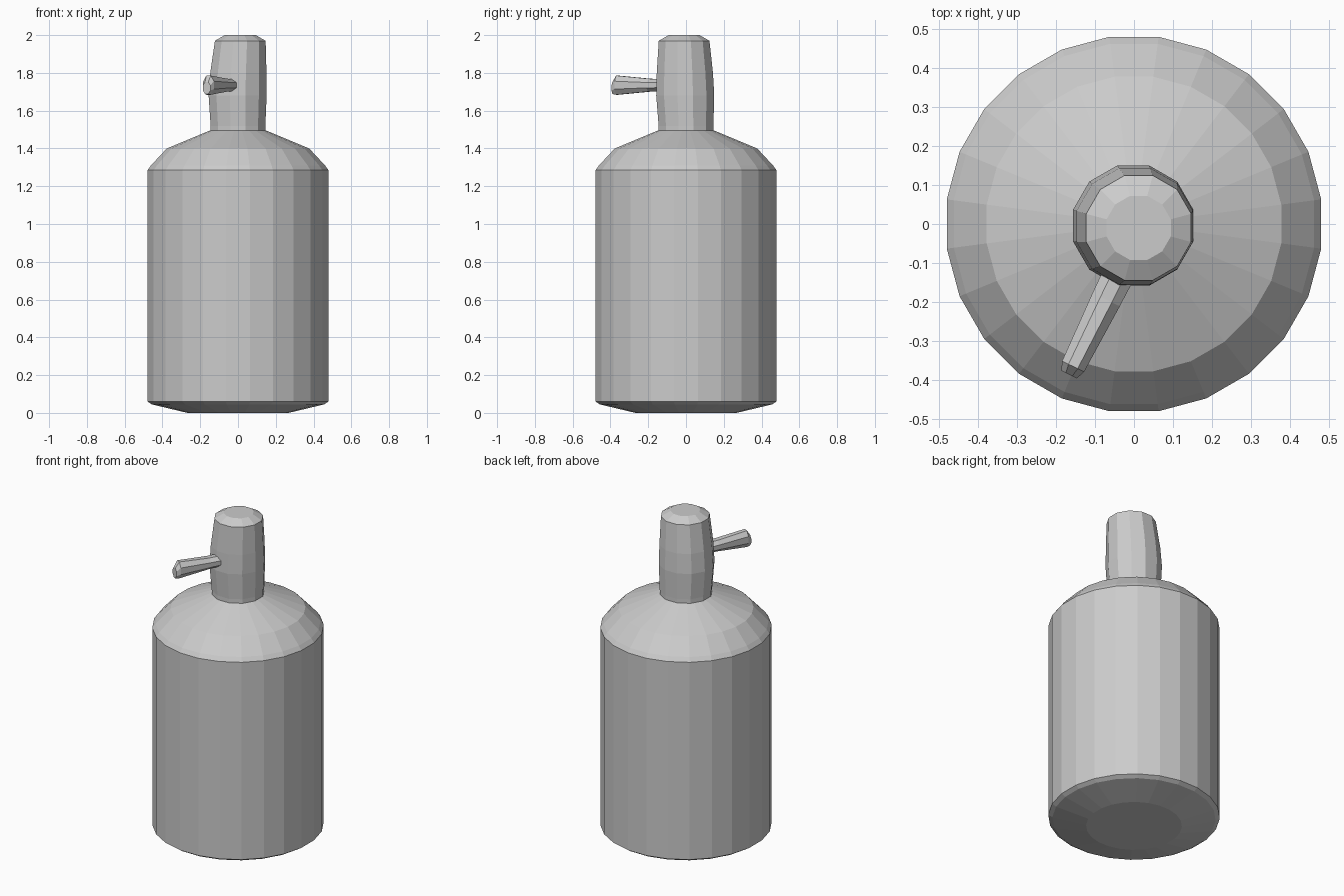
import bpy, bmesh, math
from mathutils import Vector

cube = bpy.data.objects.get("Cube")
if cube:
    bpy.data.objects.remove(cube, do_unlink=True)

grey = bpy.data.materials.new("plain grey")
grey.use_nodes = True
colour = (0.6, 0.6, 0.6, 1)
grey.diffuse_color = colour
grey.node_tree.nodes["Principled BSDF"].inputs["Base Color"].default_value = colour


def loft(name, rings):
    """Flat-shaded skin over matching rings of points, capped at both ends."""
    bm = bmesh.new()
    loops = [[bm.verts.new(p) for p in ring] for ring in rings]
    n = len(loops[0])
    for low, high in zip(loops, loops[1:]):
        for i in range(n):
            j = (i + 1) % n
            bm.faces.new((low[i], low[j], high[j], high[i]))
    bm.faces.new(loops[0][::-1])
    bm.faces.new(loops[-1])
    bmesh.ops.recalc_face_normals(bm, faces=bm.faces)
    mesh = bpy.data.meshes.new(name)
    bm.to_mesh(mesh)
    bm.free()
    mesh.materials.append(grey)
    obj = bpy.data.objects.new(name, mesh)
    bpy.context.collection.objects.link(obj)
    return obj


def ring(centre, u, v, ru, rv, sides):
    """Ellipse of points whose flat sides face along u and v."""
    angles = [math.tau * (i + 0.5) / sides for i in range(sides)]
    return [centre + u * ru * math.cos(a) + v * rv * math.sin(a) for a in angles]


X, Y, Z = Vector((1, 0, 0)), Vector((0, 1, 0)), Vector((0, 0, 1))

# Bottle: bevelled base, straight wall, sloping shoulder
bottle = [(0.27, 0), (0.46, 0.045), (0.483, 0.06), (0.483, 1.285),
          (0.465, 1.31), (0.38, 1.4), (0.15, 1.495)]
loft("bottle", [ring(Z * z, X, Y, r, r, 24) for r, z in bottle])

# Pump head: slightly bulging, its top shifted to one side
head = [(0, 0, 1.46, 0.15), (0, 0, 1.52, 0.15), (-0.002, -0.004, 1.68, 0.159),
        (0.002, -0.006, 1.8, 0.154), (0.012, -0.01, 1.97, 0.139),
        (0.012, -0.01, 2.0, 0.085)]
loft("pump_head", [ring(Vector((x, y, z)), X, Y, r, r, 12) for x, y, z, r in head])

# Spout: angled out of the front, taller towards the tip
start, tip = Vector((-0.02, -0.09, 1.735)), Vector((-0.166, -0.385, 1.735))
side = (tip - start).normalized().cross(Z)
spout = [(0, 0.045, 0.034, 0), (0.35, 0.042, 0.037, 0),
         (0.93, 0.034, 0.055, 0), (1, 0.024, 0.035, -0.015)]
loft("spout", [ring(start.lerp(tip, t) + Z * dz, side, Z, w, h, 8)
               for t, w, h, dz in spout])
